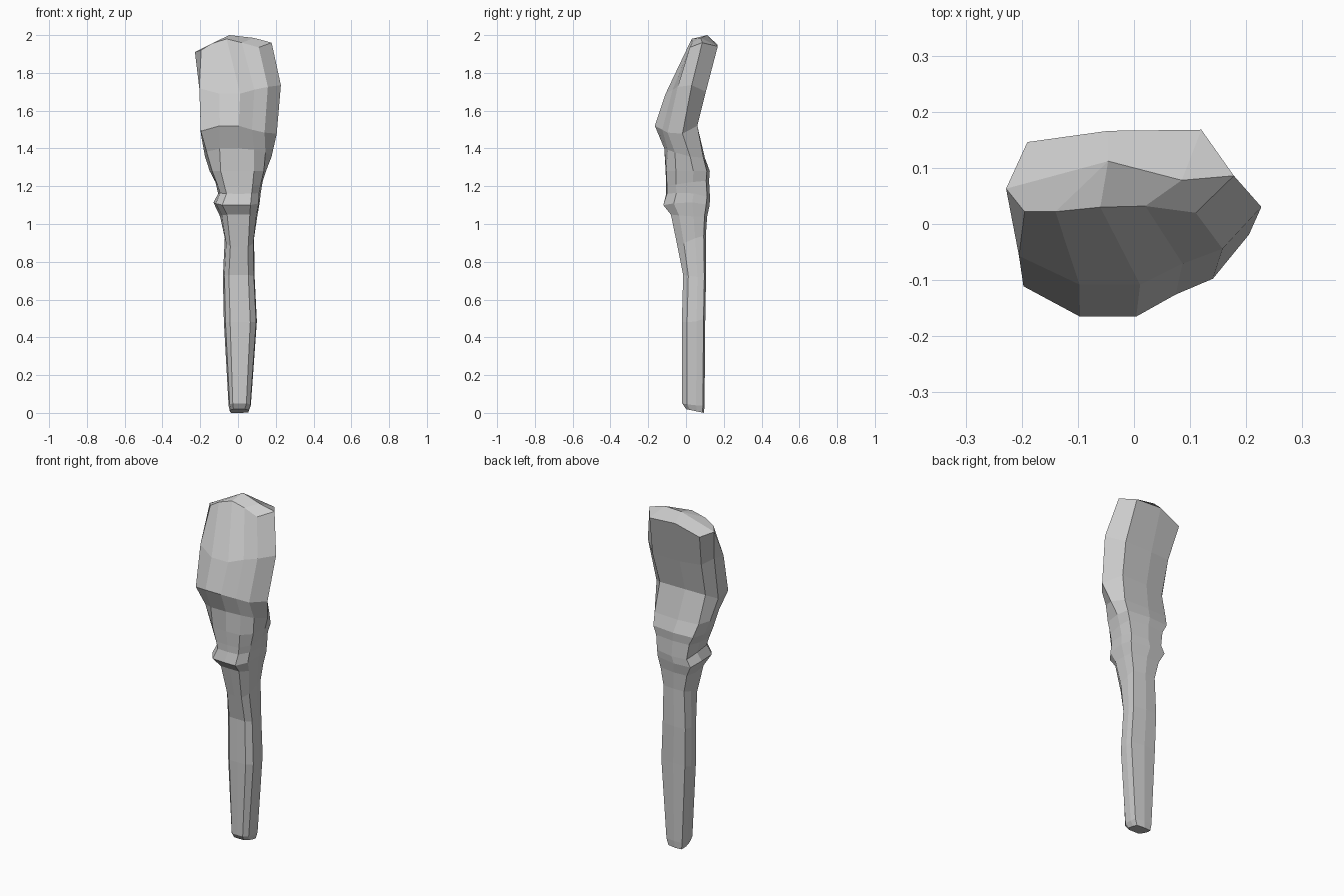
import bpy, bmesh

grey = bpy.data.materials.new("plain grey")
grey.diffuse_color = (0.6, 0.6, 0.6, 1)

# Ten-sided cross-sections in unit space, starting at the front left
THIGH = [(-.5, -1), (0, -1), (.35, -.65), (.68, -.4), (1, .3),
         (.62, 1), (-.2, 1), (-.8, .85), (-1, .3), (-1, -.52)]
SHIN = [(-.62, -.97), (0, -1), (.6, -1), (.95, -.55), (1, .25),
        (.95, .85), (0, 1), (-.85, .95), (-1, .3), (-.9, -.6)]

# Cut end of the thigh
TOP = [(-.14, .022, 1.955), (-.06, .03, 1.98), (.02, .032, 1.96),
       (.11, .02, 1.935), (.178, .086, 1.96), (.12, .168, 1.94),
       (-.046, .166, 1.95), (-.19, .146, 1.90), (-.228, .063, 1.91),
       (-.195, .022, 1.92)]

# left, right, front, back, z at front, z at side, z at back, shin blend
RINGS = [
    (-.205, .227, -.108, .105, 1.69, 1.75, 1.70, 0),     # mid thigh
    (-.197, .205, -.165, .060, 1.52, 1.46, 1.52, 0),     # front bulge
    (-.175, .178, -.115, .100, 1.40, 1.36, 1.35, .5),
    (-.150, .148, -.108, .126, 1.28, 1.28, 1.28, .9),    # above the knee
    (-.120, .130, -.105, .122, 1.20, 1.22, 1.23, .9),
    (-.105, .120, -.105, .127, 1.16, 1.17, 1.14, .9),
    (-.130, .115, -.120, .125, 1.10, 1.12, 1.10, 1),     # kneecap
    (-.095, .102, -.080, .112, 1.05, 1.04, 1.04, 1),
    (-.070, .085, -.045, .105, 0.88, 0.92, 0.94, 1),     # shin
    (-.080, .088, -.015, .106, 0.73, 0.72, 0.72, 1),
    (-.075, .100, -.022, .102, 0.48, 0.48, 0.50, 1),
    (-.050, .068, -.020, .098, 0.05, 0.04, 0.04, 1),     # ankle
    (-.043, .056, 0.000, .095, 0.02, 0.01, 0.00, 1),
]


def ring_points(xl, xr, yf, yb, zf, zs, zb, blend):
    points = []
    for (ua, va), (ub, vb) in zip(THIGH, SHIN):
        u = ua + (ub - ua) * blend
        v = va + (vb - va) * blend
        x = (xl + xr) / 2 + u * (xr - xl) / 2
        y = (yf + yb) / 2 + v * (yb - yf) / 2
        z = zs + abs(v) * ((zf if v < 0 else zb) - zs)
        points.append((x, y, z))
    return points


bm = bmesh.new()
loops = [[bm.verts.new(p) for p in pts]
         for pts in [TOP] + [ring_points(*r) for r in RINGS]]

# Leg walls
for upper, lower in zip(loops, loops[1:]):
    for i in range(10):
        j = (i + 1) % 10
        bm.faces.new((upper[i], lower[i], lower[j], upper[j]))

# Ridged cap on the thigh, flat cap on the ankle
t = loops[0]
a = bm.verts.new((-.046, .112, 2.0))
b = bm.verts.new((.085, .078, 1.985))
for face in ((t[8], t[9], t[0], a), (t[0], t[1], a), (t[1], t[2], b, a),
             (t[2], t[3], t[4], b), (t[4], t[5], b), (t[5], t[6], a, b),
             (t[6], t[7], t[8], a)):
    bm.faces.new(face)
bm.faces.new(loops[-1][::-1])
bmesh.ops.recalc_face_normals(bm, faces=bm.faces)

mesh = bpy.data.meshes.new("leg")
bm.to_mesh(mesh)
bm.free()
mesh.materials.append(grey)
leg = bpy.data.objects.new("leg", mesh)
bpy.context.collection.objects.link(leg)
